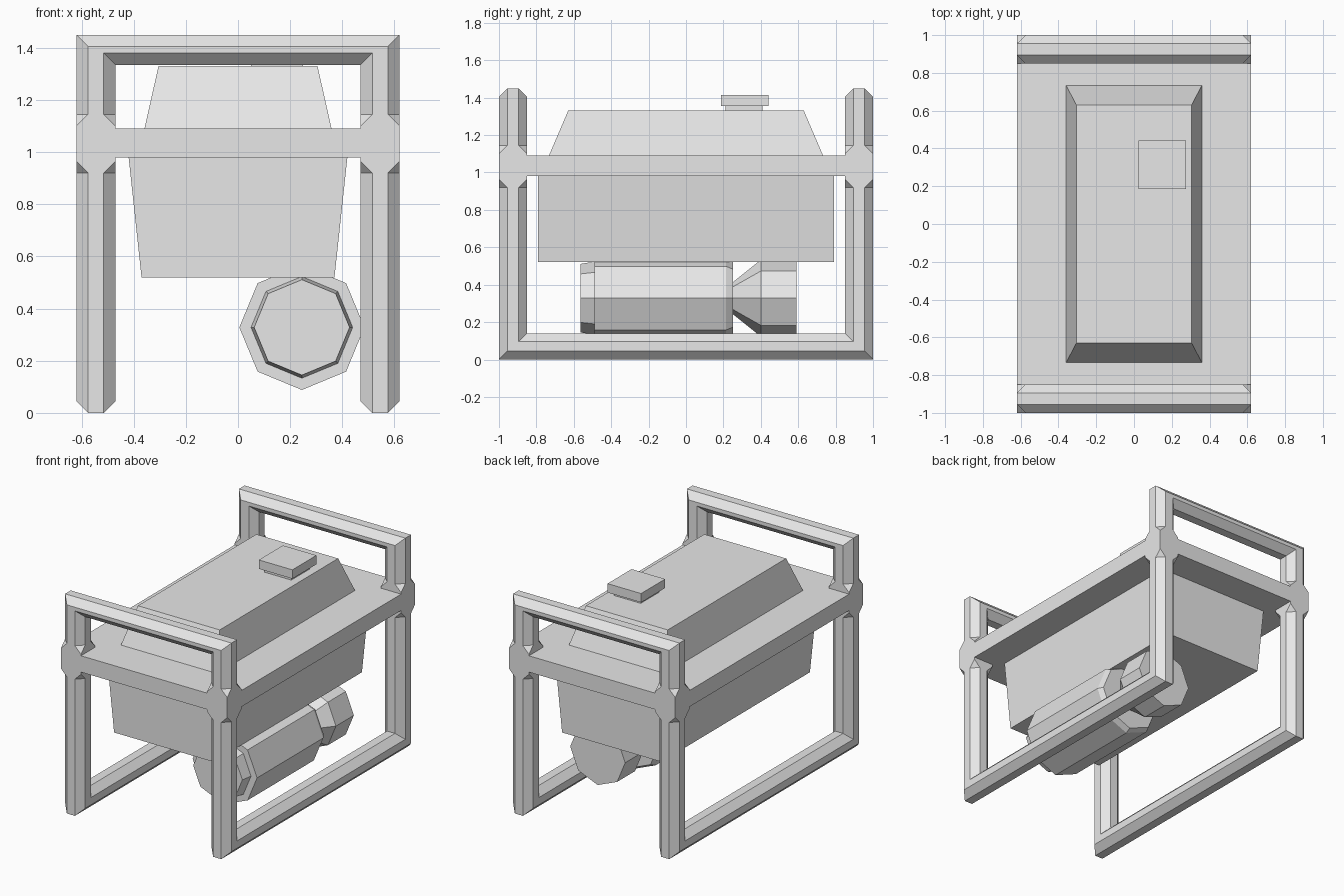
import bpy, bmesh
from math import cos, sin, pi

cube = bpy.data.objects.get("Cube")
if cube:
    bpy.data.objects.remove(cube, do_unlink=True)

grey = bpy.data.materials.new("light_grey")
grey.use_nodes = True
color = (0.8, 0.8, 0.8, 1)
grey.diffuse_color = color
grey.node_tree.nodes["Principled BSDF"].inputs["Base Color"].default_value = color


def loft(name, rings):
    """Skin a row of equal-length rings and close both ends."""
    bm = bmesh.new()
    rows = [[bm.verts.new(p) for p in ring] for ring in rings]
    n = len(rows[0])
    for a, b in zip(rows, rows[1:]):
        for i in range(n):
            j = (i + 1) % n
            bm.faces.new((a[i], a[j], b[j], b[i]))
    bm.faces.new(rows[0])
    bm.faces.new(rows[-1])
    bmesh.ops.remove_doubles(bm, verts=bm.verts, dist=0.0001)
    bmesh.ops.recalc_face_normals(bm, faces=bm.faces)
    mesh = bpy.data.meshes.new(name)
    bm.to_mesh(mesh)
    bm.free()
    mesh.materials.append(grey)
    obj = bpy.data.objects.new(name, mesh)
    bpy.context.collection.objects.link(obj)
    return obj


def rect(cx, cy, hx, hy, z):
    return [(cx + sx * hx, cy + sy * hy, z)
            for sx, sy in ((-1, -1), (1, -1), (1, 1), (-1, 1))]


def section(depth, c):
    """Chamfered bar section as (inset from outer face, sideways) pairs."""
    w = 0.075
    return [(0, c - w), (0, w - c), (c, w), (depth - c, w),
            (depth, w - c), (depth, c - w), (depth - c, -w), (c, -w)]


BAR, CHAMFER = 0.15, 0.045


def frame_loop(name, half, joint_z, taper_z, end_z, rail_depth, place):
    """U-shaped bar: square at the joints, chamfered above, mitred corners."""
    down = 1 if end_z > joint_z else -1
    post, square = section(BAR, CHAMFER), section(BAR, 0)
    rail = section(rail_depth, CHAMFER)
    half_loop = [
        [(half - a, w, joint_z) for a, w in square],
        [(half - a, w, taper_z) for a, w in post],
        [(half - p[0], p[1], end_z - down * r[0]) for p, r in zip(post, rail)],
    ]
    mirrored = [[(-u, w, z) for u, w, z in ring] for ring in reversed(half_loop)]
    rings = [[place(*p) for p in ring] for ring in half_loop + mirrored]
    loft(name, rings)


# Frame: handle at each end, skid on each side, square corner joints
for s, end in ((-1, "front"), (1, "back")):
    frame_loop(end + "_handle", 0.62, 1.10, 1.145, 1.45, 0.115,
               lambda u, w, z: (u, s * 0.925 + w, z))
for s, side in ((-1, "right"), (1, "left")):
    frame_loop(side + "_skid", 1.0, 0.965, 0.92, 0, 0.14,
               lambda u, w, z: (s * 0.545 + w, u, z))
    for t, end in ((-1, "front"), (1, "back")):
        loft(end + "_" + side + "_joint",
             [rect(s * 0.545, t * 0.925, 0.075, 0.075, z) for z in (0.965, 1.10)])

# Deck, lower housing, hood and filler cap
loft("deck", [rect(0, 0, 0.62, 1, z) for z in (0.98, 1.09)])
loft("lower_housing", [rect(0, 0, 0.37, 0.79, 0.52), rect(0, 0, 0.42, 0.79, 0.985)])
loft("hood", [rect(0, 0, 0.36, 0.735, 1.085), rect(0, 0, 0.305, 0.63, 1.33)])
loft("cap_neck", [rect(0.15, 0.31, 0.1, 0.1, z) for z in (1.325, 1.36)])
loft("filler_cap", [rect(0.15, 0.314, 0.125, 0.128, z) for z in (1.355, 1.415)])


def turned(name, profile):
    """Eight-sided part turned around the motor axis."""
    loft(name, [[(0.245 + r * cos(k * pi / 4), y, 0.328 + r * sin(k * pi / 4))
                 for k in range(8)] for y, r in profile])


# Motor under the housing, with a flared rear end
turned("motor_body", [(-0.565, 0.183), (-0.49, 0.195), (-0.49, 0.24), (0.215, 0.24),
                      (0.25, 0.22), (0.25, 0.085), (0.40, 0.205), (0.59, 0.205)])
